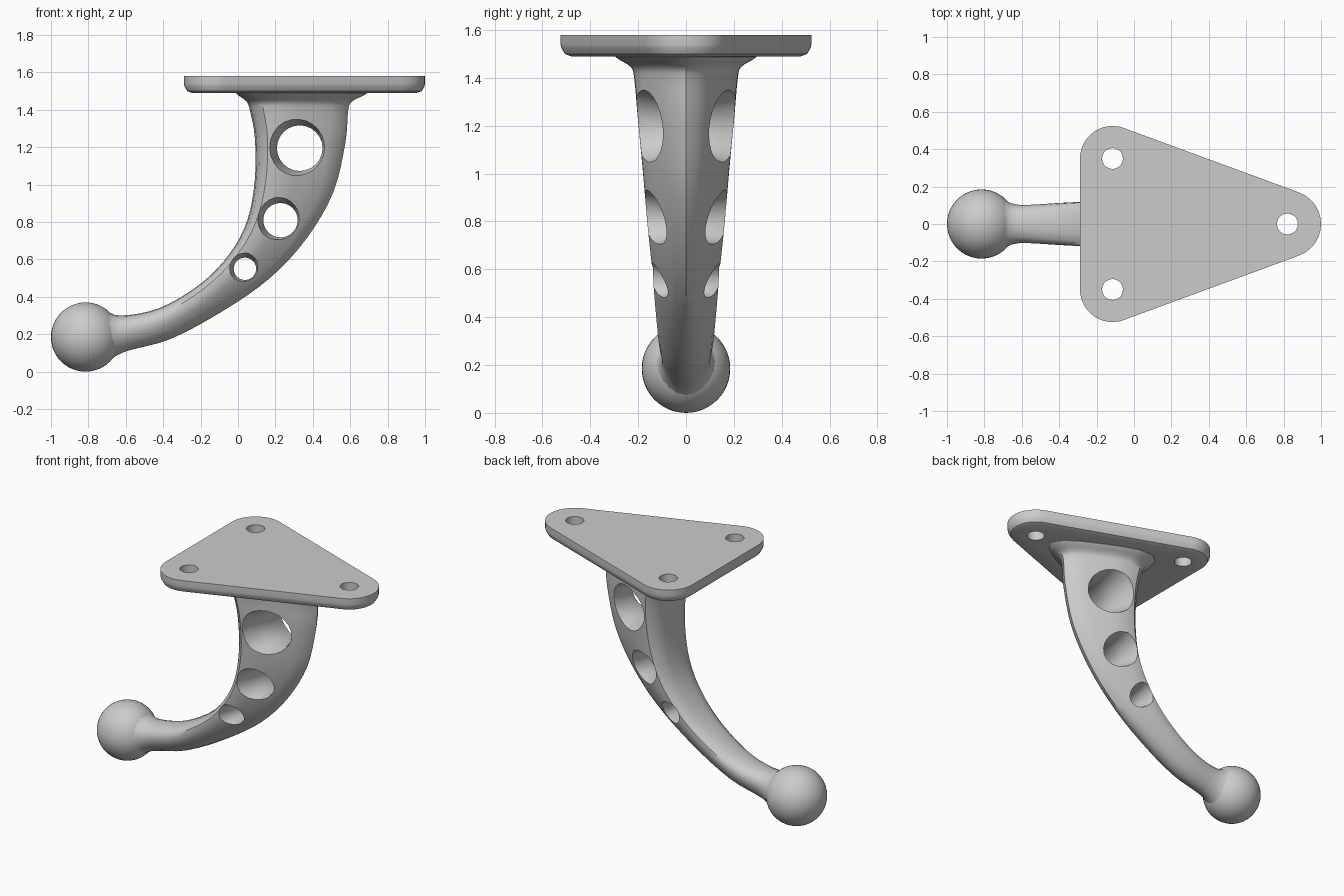
import bpy, bmesh, math
from mathutils import Vector

if "Cube" in bpy.data.objects:
    bpy.data.objects.remove(bpy.data.objects["Cube"])

grey = bpy.data.materials.new("light grey")
grey.diffuse_color = (0.6, 0.6, 0.6, 1)
grey.use_nodes = True
grey.node_tree.nodes["Principled BSDF"].inputs["Base Color"].default_value = grey.diffuse_color


def make(name, bm, angle=40):
    bmesh.ops.recalc_face_normals(bm, faces=bm.faces[:])
    me = bpy.data.meshes.new(name)
    bm.to_mesh(me)
    bm.free()
    me.materials.append(grey)
    ob = bpy.data.objects.new(name, me)
    bpy.context.collection.objects.link(ob)
    if angle:
        bpy.context.view_layer.objects.active = ob
        ob.select_set(True)
        bpy.ops.object.shade_smooth_by_angle(angle=math.radians(angle))
        ob.select_set(False)
    return ob


def loft(bm, rings):
    """Skin closed rings of points and cap both ends."""
    rows = [[bm.verts.new(p) for p in r] for r in rings]
    n = len(rows[0])
    for a, b in zip(rows, rows[1:]):
        for i in range(n):
            j = (i + 1) % n
            bm.faces.new((a[i], a[j], b[j], b[i]))
    bm.faces.new(rows[0])
    bm.faces.new(rows[-1])


def circle(r, n):
    return [(r * math.cos(2 * math.pi * i / n), r * math.sin(2 * math.pi * i / n)) for i in range(n)]


def cut(target, cutter):
    m = target.modifiers.new("cut", 'BOOLEAN')
    m.operation = 'DIFFERENCE'
    m.solver = 'EXACT'
    m.object = cutter
    bpy.context.view_layer.objects.active = target
    bpy.ops.object.modifier_apply(modifier=m.name)
    bpy.data.objects.remove(cutter)


def catmull(p, k, t):
    a, b, c, d = (p[max(0, min(len(p) - 1, k + o))] for o in (-1, 0, 1, 2))
    return [0.5 * (2 * q + (r - s) * t + (2 * s - 5 * q + 4 * r - u) * t * t
                   + (3 * q - s - 3 * r + u) * t ** 3) for s, q, r, u in zip(a, b, c, d)]


# mounting plate: rounded triangle with softened lower edge
corners = [((-0.115, -0.35), 0.174, -180, -70), ((0.82, 0), 0.18, -70, 70),
           ((-0.115, 0.35), 0.174, 70, 180)]


def outline(inset, z):
    pts = []
    for (cx, cy), r, a0, a1 in corners:
        for i in range(13):
            a = math.radians(a0 + (a1 - a0) * i / 12)
            pts.append((cx + (r - inset) * math.cos(a), cy + (r - inset) * math.sin(a), z))
    return pts


bm = bmesh.new()
loft(bm, [outline(i, z) for i, z in ((0.045, 1.49), (0.018, 1.5), (0.003, 1.525), (0, 1.54), (0, 1.58))])
plate = make("mounting_plate", bm, 0)

# screw holes
for (cx, cy), *_ in corners:
    bm = bmesh.new()
    loft(bm, [[(cx + x, cy + y, z) for x, y in circle(0.056, 20)] for z in (1.4, 1.7)])
    cut(plate, make("screw_cutter", bm, 0))
bpy.context.view_layer.objects.active = plate
plate.select_set(True)
bpy.ops.object.shade_smooth_by_angle(angle=math.radians(35))
plate.select_set(False)

# curved arm: inner edge x, z; outer edge x, z; half width
stations = [(-0.71, 0.335, -0.71, 0.04, 0.145), (-0.63, 0.30, -0.61, 0.105, 0.105),
            (-0.42, 0.34, -0.36, 0.175, 0.115), (-0.2, 0.47, -0.08, 0.325, 0.13),
            (-0.045, 0.63, 0.17, 0.5, 0.145), (0.05, 0.81, 0.365, 0.71, 0.165),
            (0.09, 1.03, 0.51, 0.96, 0.185), (0.09, 1.25, 0.575, 1.23, 0.207),
            (0.065, 1.39, 0.588, 1.39, 0.22), (0.045, 1.445, 0.61, 1.445, 0.235),
            (-0.01, 1.488, 0.69, 1.488, 0.30), (-0.01, 1.53, 0.69, 1.53, 0.30)]
# half section, flat inner face tapering to a rounded outer ridge
half = [(0, 0), (0.015, 0.45), (0.05, 0.8), (0.14, 0.98), (0.3, 0.97), (0.48, 0.82),
        (0.66, 0.62), (0.82, 0.43), (0.94, 0.24), (1, 0)]
section = half + [(t, -w) for t, w in half[-2:0:-1]]
rings = []
for k in range(len(stations) - 1):
    steps = 4 if k < len(stations) - 2 else 1
    for s in range(steps):
        st = catmull(stations, k, s / steps) if steps > 1 else stations[k]
        mix = min(1, (k + s / steps) / 4)   # round near the ball, wedge above
        ring = []
        for i, (t, w) in enumerate(section):
            a = math.pi * i / (len(half) - 1)
            t = t * mix + (0.5 - 0.5 * math.cos(a)) * (1 - mix)
            w = w * mix + math.sin(a) * (1 - mix)
            ring.append((st[0] + (st[2] - st[0]) * t, st[4] * w, st[1] + (st[3] - st[1]) * t))
        rings.append(ring)
x0, z0, x1, z1, hw = stations[-1]
rings.append([(x0 + (x1 - x0) * t, hw * w, z0) for t, w in section])
bm = bmesh.new()
loft(bm, rings)
arm = make("curved_arm", bm, 0)

# lightening holes, flared toward both sides
for cx, cz, r in ((0.33, 1.195, 0.118), (0.227, 0.81, 0.088), (0.037, 0.55, 0.056)):
    bm = bmesh.new()
    loft(bm, [[(cx + x, y, cz + z) for x, z in circle(r + f, 24)] for y, f in
              ((-0.3, 0.07), (-0.15, 0.03), (-0.06, 0.004), (0.06, 0.004), (0.15, 0.03), (0.3, 0.07))])
    cut(arm, make("hole_cutter", bm, 0))
bpy.context.view_layer.objects.active = arm
arm.select_set(True)
bpy.ops.object.shade_smooth_by_angle(angle=math.radians(40))
arm.select_set(False)

# ball end
bm = bmesh.new()
bmesh.ops.create_uvsphere(bm, u_segments=40, v_segments=24, radius=0.185)
bmesh.ops.translate(bm, verts=bm.verts[:], vec=Vector((-0.815, 0, 0.185)))
make("ball_end", bm, 60)
